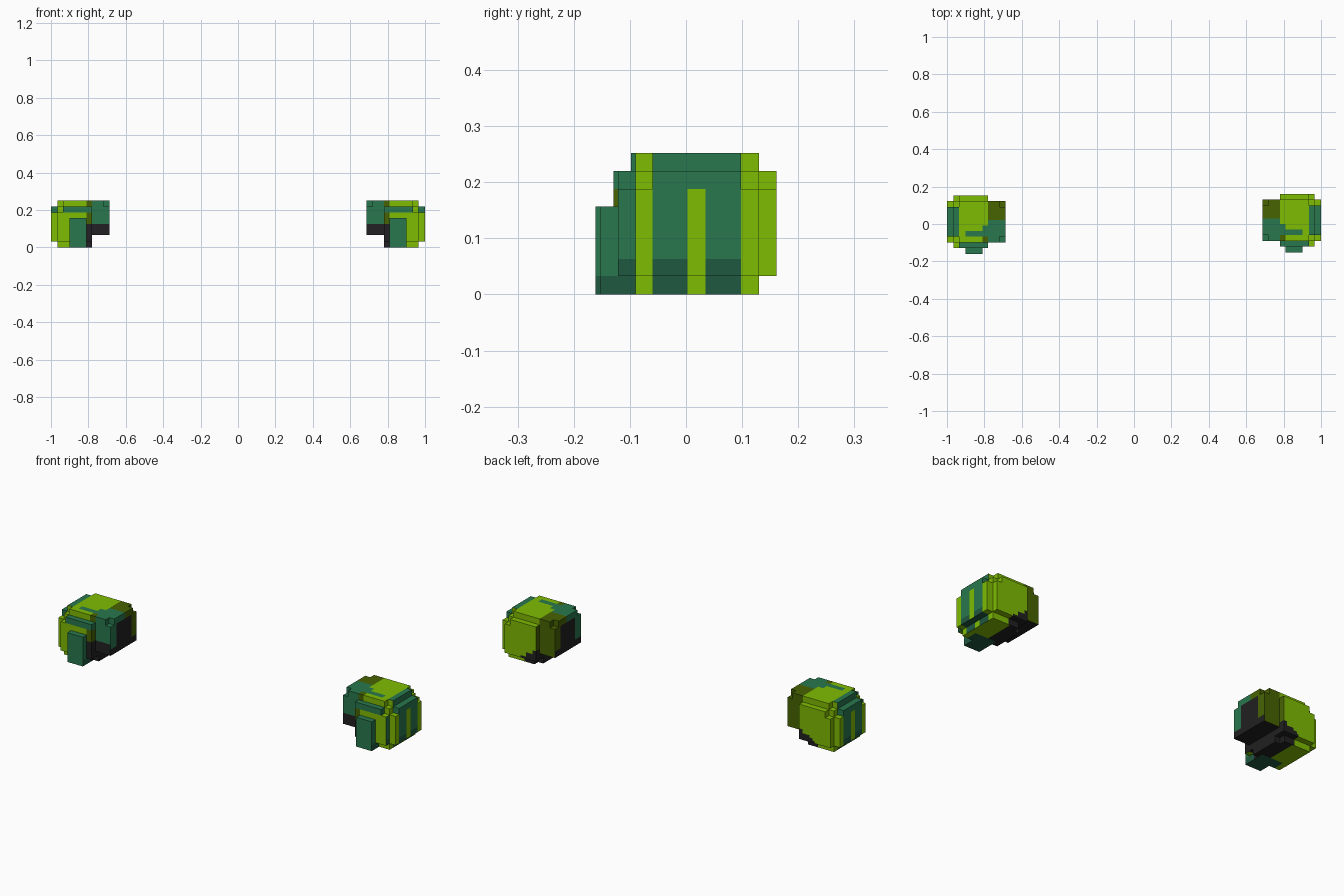
import bpy, bmesh
from mathutils import Vector

if "Cube" in bpy.data.objects:
    bpy.data.objects.remove(bpy.data.objects["Cube"])


def lin(v):
    v /= 255
    return v / 12.92 if v <= 0.04045 * 1 else ((v + 0.055) / 1.055) ** 2.4


LIME, TEAL, DARK, OLIVE, BLACK = range(5)
palette = [("lime", (127, 188, 2)), ("teal", (40, 119, 77)), ("dark_teal", (31, 88, 64)),
           ("olive", (72, 99, 2)), ("black", (34, 32, 34))]
mats = []
for name, rgb in palette:
    m = bpy.data.materials.new(name)
    m.diffuse_color = (*[lin(v) for v in rgb], 1)
    m.use_nodes = True
    m.node_tree.nodes["Principled BSDF"].inputs["Base Color"].default_value = m.diffuse_color
    mats.append(m)

SIDES = {(0, 1): "outer", (0, -1): "inner", (1, 1): "back",
         (1, -1): "front", (2, 1): "top", (2, -1): "bottom"}


def block(name, lo, hi, cuts, rule, side, notch=lambda x, y, z: False):
    """Box on a cut grid without its notched cells; faces coloured by rule, mirrored for the left."""
    grid = [[lo[i]] + [c for c in cuts[i] if lo[i] < c < hi[i]] + [hi[i]] for i in range(3)]
    size = [len(g) - 1 for g in grid]

    def solid(cell):
        if any(not 0 <= cell[i] < size[i] for i in range(3)):
            return False
        return not notch(*[(grid[i][cell[i]] + grid[i][cell[i] + 1]) / 2 for i in range(3)])

    bm = bmesh.new()
    cells = [(i, j, k) for i in range(size[0]) for j in range(size[1]) for k in range(size[2])]
    for cell in filter(solid, cells):
        for (axis, sign), label in SIDES.items():
            nxt = list(cell)
            nxt[axis] += sign
            if solid(nxt):
                continue
            u, w = (axis + 1) % 3, (axis + 2) % 3
            corners = []
            for du, dw in ((0, 0), (1, 0), (1, 1), (0, 1))[::sign * side]:
                p = Vector((0, 0, 0))
                p[axis] = grid[axis][cell[axis] + (sign > 0)]
                p[u] = grid[u][cell[u] + du]
                p[w] = grid[w][cell[w] + dw]
                corners.append(p)
            c = sum(corners, Vector()) / 4
            f = bm.faces.new([bm.verts.new((p.x * side, p.y - (0.008 if side < 0 else 0), p.z))
                              for p in corners])
            f.material_index = rule(label, *c)
    bmesh.ops.remove_doubles(bm, verts=bm.verts[:], dist=1e-5)
    me = bpy.data.meshes.new(name)
    bm.to_mesh(me)
    bm.free()
    for m in mats:
        me.materials.append(m)
    bpy.context.collection.objects.link(bpy.data.objects.new(name, me))


def mid(y):
    return -0.06 < y < 0.098


# Colour rules
def knuckle_side(y, z):
    if not mid(y):
        return LIME
    if 0.0025 < y < 0.035 and z < 0.188:
        return LIME
    return DARK if z < 0.063 else TEAL


def palm(d, x, y, z):
    if d == "top":
        if x > 0.935 and mid(y) and z > 0.24:
            return TEAL
        if x < 0.81 and y < 0:
            return TEAL if y > -0.06 else OLIVE
        return TEAL if x < 0.9 and -0.06 < y < -0.03 else LIME
    if d == "outer":
        return knuckle_side(y, z)
    if d == "front" and x < 0.81:
        return BLACK if z < 0.125 else OLIVE
    if d == "bottom" and y < -0.03 and 0.81 < x < 0.935:
        return DARK
    if d == "inner" or (d == "bottom" and x < 0.86) or (d == "back" and x < 0.87 and z < 0.033):
        return BLACK
    return LIME


def knuckles(d, x, y, z):
    if not mid(y):
        return LIME
    if d == "outer":
        return knuckle_side(y, z)
    return DARK if d == "bottom" else TEAL


def front(d, x, y, z):
    if d == "top":
        return TEAL if z > 0.2 else LIME
    if d == "outer":
        return DARK if z < 0.063 else TEAL
    if d == "inner" or (d == "front" and x < 0.81):
        return BLACK if z < 0.125 else (TEAL if z > 0.188 else OLIVE)
    return TEAL if d == "front" and z > 0.188 else LIME


def back(d, x, y, z):
    if d == "inner":
        return BLACK if z < 0.09 else OLIVE
    if d == "bottom":
        return BLACK if x < 0.87 else LIME
    if d == "back" and (x - 0.78) / 0.1 + (z - 0.033) / 0.06 < 1:
        return BLACK
    return LIME


def thumb(d, x, y, z):
    return DARK if d == "bottom" or (d in ("outer", "inner") and z < 0.033) else TEAL


def cuff(d, x, y, z):
    if d == "top":
        return OLIVE if y > 0.03 else TEAL
    if d == "back":
        return OLIVE
    if d == "front":
        return TEAL if z > 0.125 else BLACK
    if d == "inner" and z > 0.1:
        if y > 0.085 or (z > 0.22 and y > 0.03):
            return OLIVE
        if y < -0.04 or z > 0.22:
            return TEAL
    return BLACK


# Notched corners
def palm_notch(x, y, z):
    if mid(y):
        return False
    return (z > 0.22 and x > 0.935) or (z < 0.033 and x < 0.81)


def knuckle_notch(x, y, z):
    return z > 0.188 and not mid(y)


def plate_notch(x, y, z):
    return z > 0.188 and x > 0.935


def cuff_notch(x, y, z):
    return z > 0.22 and x < 0.718 and not mid(y)


steps_x = [0.8, 0.82, 0.84, 0.86, 0.87, 0.88, 0.935]
steps_z = [0.045, 0.057, 0.069, 0.081, 0.09, 0.188]
for s, tag in ((1, "right"), (-1, "left")):
    block(tag + "_palm", (0.78, -0.09, 0), (0.965, 0.13, 0.252),
          ([0.81, 0.86, 0.87, 0.9, 0.935], [-0.06, -0.03, 0, 0.0025, 0.035, 0.098],
           [0.033, 0.063, 0.125, 0.188, 0.22]), palm, s, palm_notch)
    block(tag + "_knuckle_plate", (0.965, -0.09, 0.033), (1.0, 0.13, 0.22),
          ([], [-0.06, 0.0025, 0.035, 0.098], [0.063, 0.188]), knuckles, s, knuckle_notch)
    block(tag + "_front_plate", (0.78, -0.121, 0.033), (0.965, -0.09, 0.22),
          ([0.81, 0.935], [], [0.063, 0.125, 0.188]), front, s, plate_notch)
    block(tag + "_back_plate", (0.78, 0.13, 0.033), (0.965, 0.161, 0.22),
          (steps_x, [], steps_z), back, s, plate_notch)
    block(tag + "_thumb", (0.81, -0.153, 0), (0.902, -0.09, 0.157),
          ([], [], [0.033]), thumb, s)
    block(tag + "_cuff", (0.688, -0.09, 0.066), (0.78, 0.13, 0.252),
          ([0.718], [-0.06, -0.04, 0.03, 0.085, 0.098], [0.1, 0.125, 0.22]), cuff, s, cuff_notch)
